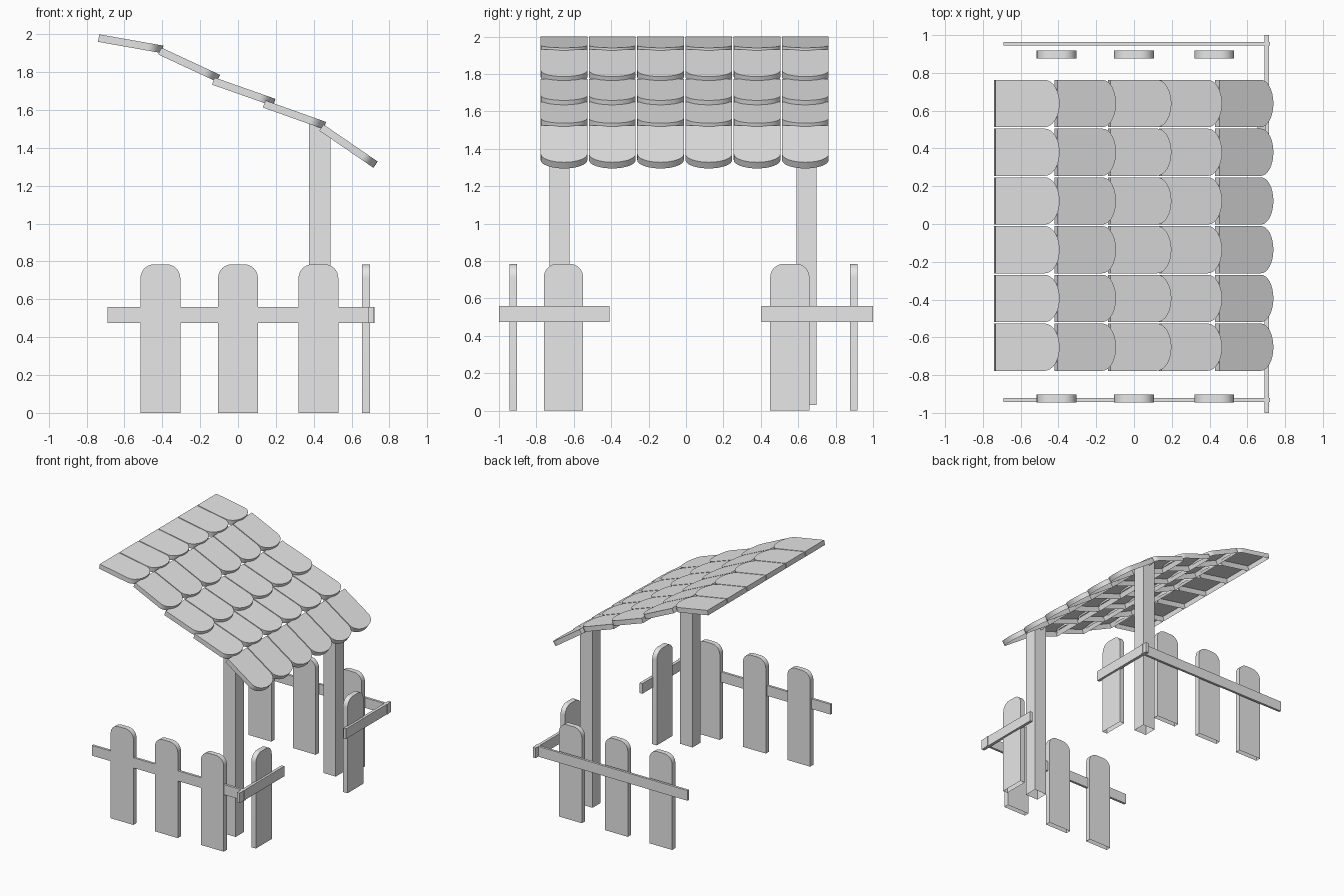
import bpy, bmesh
from math import sin, cos, pi, radians
from mathutils import Vector

cube = bpy.data.objects.get("Cube")
if cube:
    bpy.data.objects.remove(cube, do_unlink=True)

GREY = (0.8, 0.8, 0.8, 1)
mat = bpy.data.materials.new("plain_grey")
mat.use_nodes = True
mat.diffuse_color = GREY
mat.node_tree.nodes["Principled BSDF"].inputs["Base Color"].default_value = GREY


def prism(name, outline, sweep, open_dir=None):
    """Extrude a closed outline along sweep; drop the face looking along open_dir."""
    sweep = Vector(sweep)
    bm = bmesh.new()
    base = bm.faces.new([bm.verts.new(p) for p in outline])
    top = bmesh.ops.extrude_face_region(bm, geom=[base], use_keep_orig=True)
    bmesh.ops.translate(bm, vec=sweep, verts=[v for v in top["geom"] if isinstance(v, bmesh.types.BMVert)])
    bmesh.ops.recalc_face_normals(bm, faces=bm.faces)
    if open_dir is not None:
        d = Vector(open_dir).normalized()
        bmesh.ops.delete(bm, geom=[f for f in bm.faces if f.normal.dot(d) > 0.99], context='FACES')
    mesh = bpy.data.meshes.new(name)
    bm.to_mesh(mesh)
    bm.free()
    mesh.polygons.foreach_set("use_smooth", [True] * len(mesh.polygons))
    mesh.set_sharp_from_angle(angle=radians(30))
    mesh.materials.append(mat)
    ob = bpy.data.objects.new(name, mesh)
    bpy.context.collection.objects.link(ob)
    return ob


def box(name, x0, x1, y0, y1, z0, z1):
    return prism(name, [(x0, y0, z0), (x1, y0, z0), (x1, y1, z0), (x0, y1, z0)], (0, 0, z1 - z0))


def picket_outline(width=0.21, height=0.785, r=0.072, steps=8):
    """Board with two rounded top corners, as (across, up) pairs."""
    h = width / 2
    arc = [(h - r + r * cos(a), height - r + r * sin(a))
           for a in (pi / 2 * i / steps for i in range(steps + 1))]
    return [(-h, 0), (h, 0)] + arc + [(-u, z) for u, z in reversed(arc)]


# Fence along the front and the back
for side, y_board, y_rail in (("front", -0.945, -0.942), ("back", 0.876, 0.944)):
    for i, x in enumerate((-0.41, 0, 0.425)):
        prism(f"{side}_picket_{i + 1}", [(x + u, y_board, z) for u, z in picket_outline()],
              (0, 0.042, 0), (0, 0, -1))
    box(f"{side}_rail", -0.69, 0.72, y_rail, y_rail + 0.02, 0.475, 0.56)

# Short fence returns on the +x side
for side, y, y0, y1 in (("front", -0.655, -1, -0.41), ("back", 0.555, 0.405, 1)):
    prism(f"{side}_return_picket", [(0.655, y + u, z) for u, z in picket_outline()],
          (0.042, 0, 0), (0, 0, -1))
    box(f"{side}_return_rail", 0.69, 0.715, y0, y1, 0.475, 0.56)

# Posts, cut at the slope of the roof
for side, y in (("front", -0.73), ("back", 0.59)):
    prism(f"{side}_post", [(0.375, y, 0.03), (0.49, y, 0.03), (0.49, y, 1.48), (0.375, y, 1.54)],
          (0, 0.108, 0), (0, 0, -1))

# Roof tiles: upper edge of each row as (start, end) in x and z
ROWS = [((-0.733, 2.0), (-0.394, 1.94)), ((-0.405, 1.93), (-0.095, 1.786)),
        ((-0.124, 1.772), (0.198, 1.659)), ((0.145, 1.651), (0.466, 1.537)),
        ((0.452, 1.524), (0.738, 1.328))]
HALF, ROUND, THICK, STEPS = 0.125, 0.08, 0.04, 16
for r, ((x0, z0), (x1, z1)) in enumerate(ROWS):
    run = Vector((x1 - x0, 0, z1 - z0))
    length = run.length
    along = run.normalized()
    down = Vector((along.z, 0, -along.x))
    for c in range(6):
        start = Vector((x0, -0.652 + 0.258 * c, z0))
        tip = [(length - ROUND + ROUND * cos(a), HALF * sin(a))
               for a in (-pi / 2 + pi * i / STEPS for i in range(STEPS + 1))]
        outline = [start + along * u + Vector((0, v, 0)) for u, v in [(0, -HALF)] + tip + [(0, HALF)]]
        prism(f"roof_tile_{r + 1}_{c + 1}", outline, down * THICK, down)
